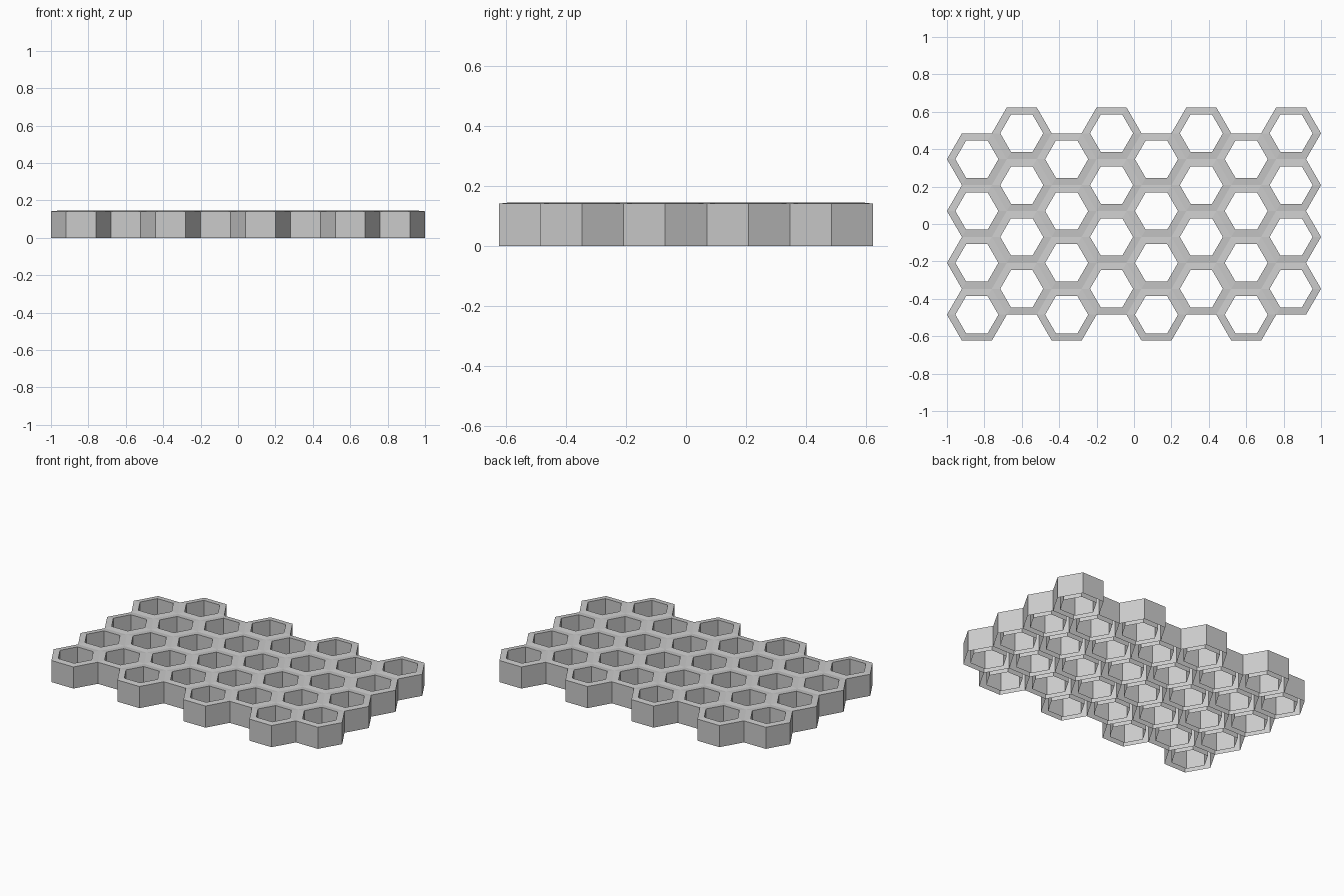
import bpy
from math import cos, sin, pi, sqrt

if "Cube" in bpy.data.objects:
    bpy.data.objects.remove(bpy.data.objects["Cube"])

R_OUT, R_IN = 0.16, 0.115      # corner radii of the outer wall and the hole
Z_EDGE, Z_RIM = 0.142, 0.146   # top lip rises slightly toward the hole
COLS, ROWS = 8, 4
PITCH_X, PITCH_Y = 1.5 * R_OUT, sqrt(3) * R_OUT


def hex_ring(radius, z):
    return [(radius * cos(i * pi / 3), radius * sin(i * pi / 3), z) for i in range(6)]


def cell_mesh():
    # outer wall, sloping top lip and inner tube, open underneath
    rings = [(R_OUT, 0), (R_OUT, Z_EDGE), (R_IN, Z_RIM), (R_IN, 0)]
    verts = [v for r, z in rings for v in hex_ring(r, z)]
    faces = []
    for k in range(len(rings) - 1):
        for i in range(6):
            j = (i + 1) % 6
            faces.append((k * 6 + i, k * 6 + j, k * 6 + 6 + j, k * 6 + 6 + i))
    mesh = bpy.data.meshes.new("honeycomb_cell")
    mesh.from_pydata(verts, [], faces)
    mesh.update()
    return mesh


# honeycomb grid: every second column is shifted half a cell back
mesh = cell_mesh()
for c in range(COLS):
    for r in range(ROWS):
        cell = bpy.data.objects.new(f"honeycomb_cell_{c}_{r}", mesh)
        shift = 0.25 if c % 2 else -0.25
        cell.location = ((c - (COLS - 1) / 2) * PITCH_X,
                         (r - (ROWS - 1) / 2 + shift) * PITCH_Y, 0)
        bpy.context.collection.objects.link(cell)
